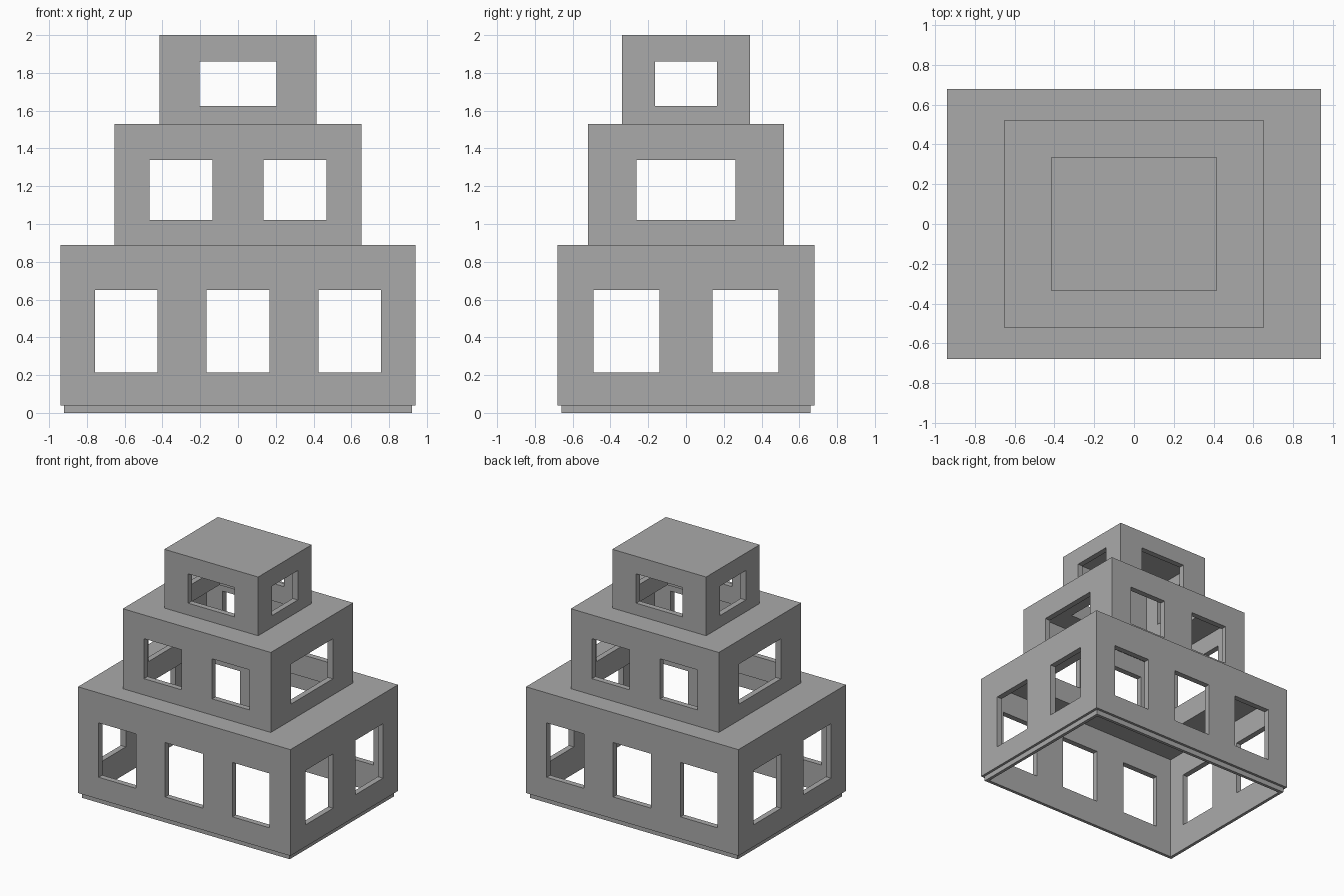
import bpy
import bmesh
from mathutils import Matrix, Vector

default = bpy.data.objects.get("Cube")
if default:
    bpy.data.objects.remove(default, do_unlink=True)

WALL = 0.045

# Single grey material
grey = bpy.data.materials.new("plain_grey")
grey.use_nodes = True
colour = (0.4, 0.4, 0.4, 1)
grey.diffuse_color = colour
grey.node_tree.nodes["Principled BSDF"].inputs["Base Color"].default_value = colour


def box(name, xr, yr, zr):
    """Axis-aligned box from ranges along x, y and z."""
    low, high = (Vector(v) for v in zip(xr, yr, zr))
    bm = bmesh.new()
    place = Matrix.Translation((low + high) / 2) @ Matrix.Diagonal((*(high - low), 1))
    bmesh.ops.create_cube(bm, size=1, matrix=place)
    mesh = bpy.data.meshes.new(name)
    bm.to_mesh(mesh)
    bm.free()
    mesh.materials.append(grey)
    obj = bpy.data.objects.new(name, mesh)
    bpy.context.collection.objects.link(obj)
    return obj


def carve(obj, cuts):
    """Subtract boxes from an object, then discard the cutters."""
    cutters = []
    for ranges in cuts:
        cutter = box("cutter", *ranges)
        cutter.hide_render = True
        mod = obj.modifiers.new("cut", "BOOLEAN")
        mod.operation, mod.solver, mod.object = "DIFFERENCE", "EXACT", cutter
        cutters.append(cutter)
    graph = bpy.context.evaluated_depsgraph_get()
    mesh = bpy.data.meshes.new_from_object(obj.evaluated_get(graph))
    obj.modifiers.clear()
    obj.data = mesh
    for cutter in cutters:
        bpy.data.objects.remove(cutter, do_unlink=True)


def span(half):
    return (-half, half)


def mirrored(a, b):
    return [(a, b), (-b, -a)]


# Tiers: name, half width, half depth, height range,
# window height range, front openings, side openings
tiers = [
    ("lower_storey", 0.94, 0.68, (0.04, 0.89), (0.215, 0.65),
     [span(0.168)] + mirrored(0.427, 0.757), mirrored(0.14, 0.49)),
    ("middle_storey", 0.655, 0.52, (0.89, 1.53), (1.02, 1.34),
     mirrored(0.135, 0.468), [span(0.263)]),
    ("upper_storey", 0.415, 0.338, (1.53, 2.0), (1.625, 1.86),
     [span(0.204)], [span(0.163)]),
]

# Hollow storeys with openings running through opposite walls
for i, (name, hx, hy, (z0, z1), sill, fronts, sides) in enumerate(tiers):
    storey = box(name, span(hx), span(hy), (z0, z1))
    cuts = [(span(hx - WALL), span(hy - WALL), (z0 - 0.1, z1 - WALL))]
    cuts += [(xr, span(hy + 0.1), sill) for xr in fronts]
    cuts += [(span(hx + 0.1), yr, sill) for yr in sides]
    # Stairwell opening into the storey above
    if i + 1 < len(tiers):
        ux, uy = tiers[i + 1][1:3]
        cuts.append((span(ux - WALL), span(uy - WALL), (z1 - 0.2, z1 + 0.1)))
    carve(storey, cuts)

# Recessed footing ring under the lower storey
footing = box("footing", span(0.92), span(0.66), (0, 0.04))
carve(footing, [(span(0.94 - WALL), span(0.68 - WALL), (-0.1, 0.1))])
